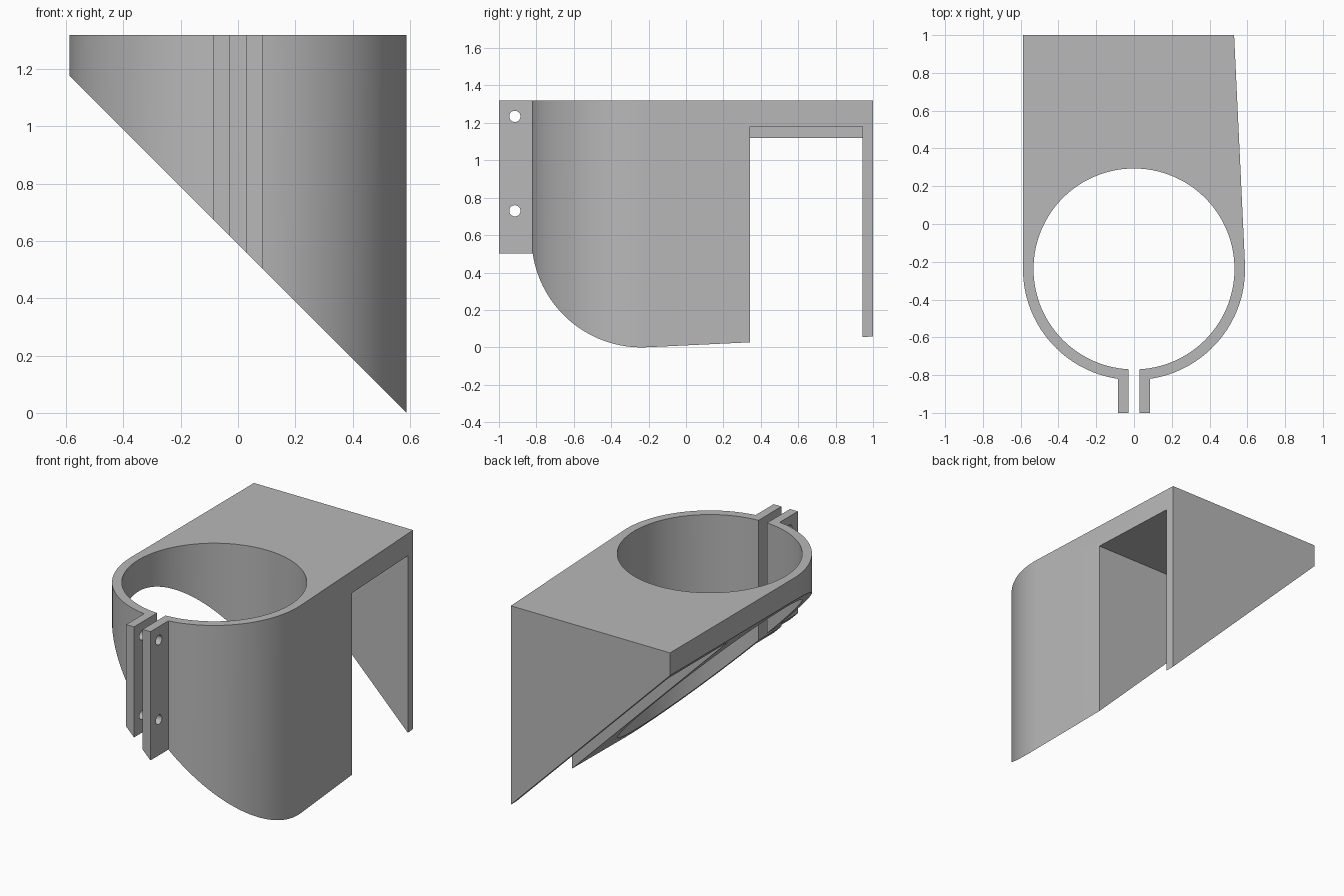
import bpy
import bmesh
from math import asin, acos, atan2, hypot, cos, sin, pi, radians

old = bpy.data.objects.get("Cube")
if old:
    bpy.data.objects.remove(old, do_unlink=True)

TOP = 1.32             # height of the flat top
R_OUT, R_IN = 0.588, 0.532
CY = -0.238            # y of the ring centre
GAP, TAB = 0.03, 0.085  # inner and outer x of the clamp tabs
CORNER = (0.53, 1.0)   # tapered rear corner

grey = bpy.data.materials.new("plain grey")
grey.use_nodes = True
colour = (0.48, 0.48, 0.48, 1)
grey.diffuse_color = colour
grey.node_tree.nodes["Principled BSDF"].inputs["Base Color"].default_value = colour


def arc(radius, start, end, steps):
    angles = [start + (end - start) * i / steps for i in range(steps + 1)]
    return [(radius * cos(a), CY + radius * sin(a)) for a in angles]


def prism(name, outline, bottom, top):
    """Extrude an xy outline between two heights given as functions of x."""
    bm = bmesh.new()
    low = [bm.verts.new((x, y, bottom(x))) for x, y in outline]
    high = [bm.verts.new((x, y, top(x))) for x, y in outline]
    bm.faces.new(low)
    bm.faces.new(high)
    for i in range(len(outline)):
        j = (i + 1) % len(outline)
        bm.faces.new((low[i], low[j], high[j], high[i]))
    bmesh.ops.recalc_face_normals(bm, faces=bm.faces)
    mesh = bpy.data.meshes.new(name)
    bm.to_mesh(mesh)
    bm.free()
    obj = bpy.data.objects.new(name, mesh)
    bpy.context.collection.objects.link(obj)
    mesh.materials.append(grey)
    return obj


def cut(target, cutter):
    mod = target.modifiers.new("cut", "BOOLEAN")
    mod.operation = "DIFFERENCE"
    mod.solver = "EXACT"
    mod.object = cutter
    bpy.context.view_layer.update()
    bpy.ops.object.select_all(action="DESELECT")
    bpy.context.view_layer.objects.active = target
    target.select_set(True)
    bpy.ops.object.modifier_apply(modifier=mod.name)
    bpy.data.objects.remove(cutter, do_unlink=True)


# Split ring, clamp tabs and rear block share one outline
dx, dy = CORNER[0], CORNER[1] - CY
tangent = atan2(dy, dx) - acos(R_OUT / hypot(dx, dy))
a_out, a_in = asin(TAB / R_OUT), asin(GAP / R_IN)
outline = [(GAP, -1), (TAB, -1)]
outline += arc(R_OUT, -pi / 2 + a_out, 0, 32)
outline += arc(R_OUT, tangent / 2, tangent, 1)
outline += [CORNER, (-R_OUT, 1)]
outline += arc(R_OUT, pi, 1.5 * pi - a_out, 32)
outline += [(-TAB, -1), (-GAP, -1)]
outline += arc(R_IN, 1.5 * pi - a_in, -pi / 2 + a_in, 128)

# The underside slopes at 45 degrees
bracket = prism("clamp_bracket", outline, lambda x: R_OUT - x, lambda x: TOP)

# Pocket between the ring block and the rear plate
pocket = prism("pocket_cutter",
               [(-0.532, 0.342), (1, 0.342), (1, 0.943), (-0.532, 0.943)],
               lambda x: -1, lambda x: 1.18)
cut(bracket, pocket)

# Bolt holes through both tabs
for z in (1.235, 0.73):
    bpy.ops.mesh.primitive_cylinder_add(vertices=32, radius=0.03, depth=0.4,
                                        location=(0, -0.915, z),
                                        rotation=(0, pi / 2, 0))
    hole = bpy.context.object
    hole.name = "bolt_hole_cutter"
    hole.data.materials.append(grey)
    cut(bracket, hole)

bpy.context.view_layer.objects.active = bracket
bracket.select_set(True)
bpy.ops.object.shade_smooth_by_angle(angle=radians(20))
